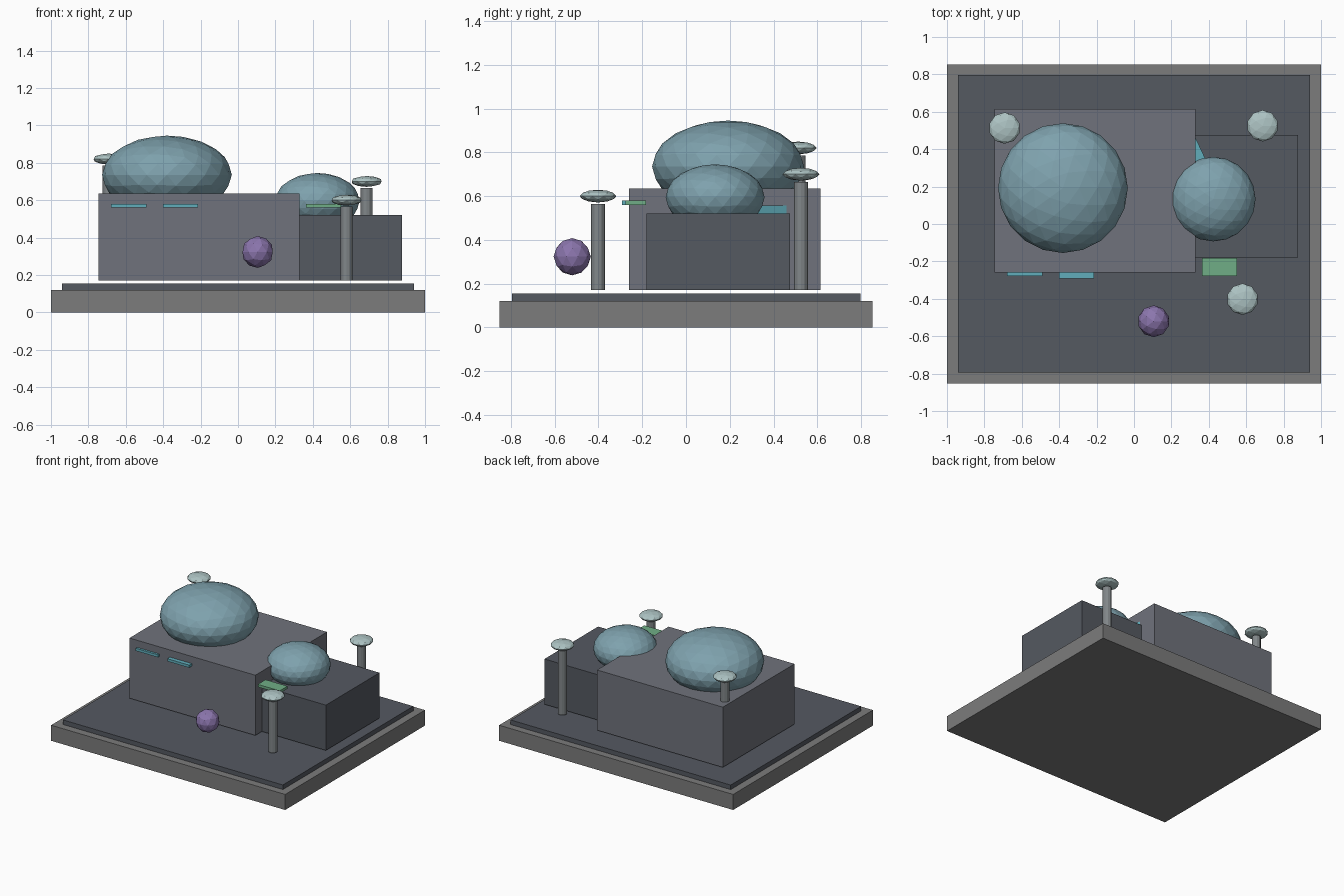
import bpy
from mathutils import Vector

if "Cube" in bpy.data.objects:
    bpy.data.objects.remove(bpy.data.objects["Cube"])


def colour(name, rgb):
    m = bpy.data.materials.new(name)
    m.diffuse_color = (*rgb, 1)
    m.use_nodes = True
    m.node_tree.nodes["Principled BSDF"].inputs["Base Color"].default_value = m.diffuse_color
    return m


STONE = colour("stone", (0.20, 0.20, 0.20))
DARK = colour("dark_slate", (0.09, 0.10, 0.12))
SLATE = colour("slate", (0.16, 0.17, 0.20))
DOME = colour("dome_blue", (0.21, 0.36, 0.42))
TEAL = colour("teal", (0.12, 0.42, 0.50))
GREEN = colour("green", (0.16, 0.42, 0.24))
PURPLE = colour("purple", (0.26, 0.18, 0.42))
POST = colour("post_grey", (0.22, 0.24, 0.25))
CAP = colour("cap_pale", (0.42, 0.55, 0.55))


def finish(name, mat):
    ob = bpy.context.object
    ob.name = name
    ob.data.materials.append(mat)
    return ob


def box(name, lo, hi, mat, turn=0):
    lo, hi = Vector(lo), Vector(hi)
    bpy.ops.mesh.primitive_cube_add(size=1, location=(lo + hi) / 2, rotation=(0, 0, turn))
    bpy.context.object.scale = hi - lo
    return finish(name, mat)


def ball(name, loc, r, rz, mat, sub):
    bpy.ops.mesh.primitive_ico_sphere_add(subdivisions=sub, radius=1, location=loc)
    bpy.context.object.scale = (r, r, rz)
    return finish(name, mat)


# Stepped base
box("base", (-1, -0.853, 0), (1, 0.853, 0.12), STONE)
box("ground_slab", (-0.94, -0.795, 0.12), (0.94, 0.797, 0.155), DARK)

# Two building blocks, floating slightly above the slab
box("main_block", (-0.745, -0.26, 0.17), (0.33, 0.615, 0.635), SLATE)
box("side_block", (0.20, -0.18, 0.17), (0.877, 0.475, 0.52), DARK)

# Flattened domes
ball("main_dome", (-0.38, 0.192, 0.735), 0.347, 0.21, DOME, 3)
ball("side_dome", (0.424, 0.133, 0.595), 0.226, 0.15, DOME, 3)

# Thin panels on the front, and the angled link between the blocks
box("window_strip_left", (-0.68, -0.277, 0.56), (-0.49, -0.19, 0.58), TEAL)
box("window_strip_right", (-0.40, -0.292, 0.56), (-0.213, -0.20, 0.58), TEAL)
box("awning", (0.363, -0.277, 0.56), (0.55, -0.182, 0.58), GREEN)
box("link", (0.18, 0.23, 0.50), (0.38, 0.43, 0.556), TEAL, 0.44)

# Posts with flattened caps
for i, (x, y, z) in enumerate([(0.58, -0.402, 0.60), (0.688, 0.525, 0.70), (-0.692, 0.513, 0.82)]):
    top = z - 0.035
    bpy.ops.mesh.primitive_cylinder_add(vertices=12, radius=0.032, depth=top - 0.17,
                                        location=(x, y, (top + 0.17) / 2))
    finish(f"post_{i + 1}", POST)
    ball(f"post_cap_{i + 1}", (x, y, z), 0.084, 0.029, CAP, 2)

# Hovering ball at the front
ball("hovering_ball", (0.105, -0.52, 0.323), 0.085, 0.085, PURPLE, 2)
